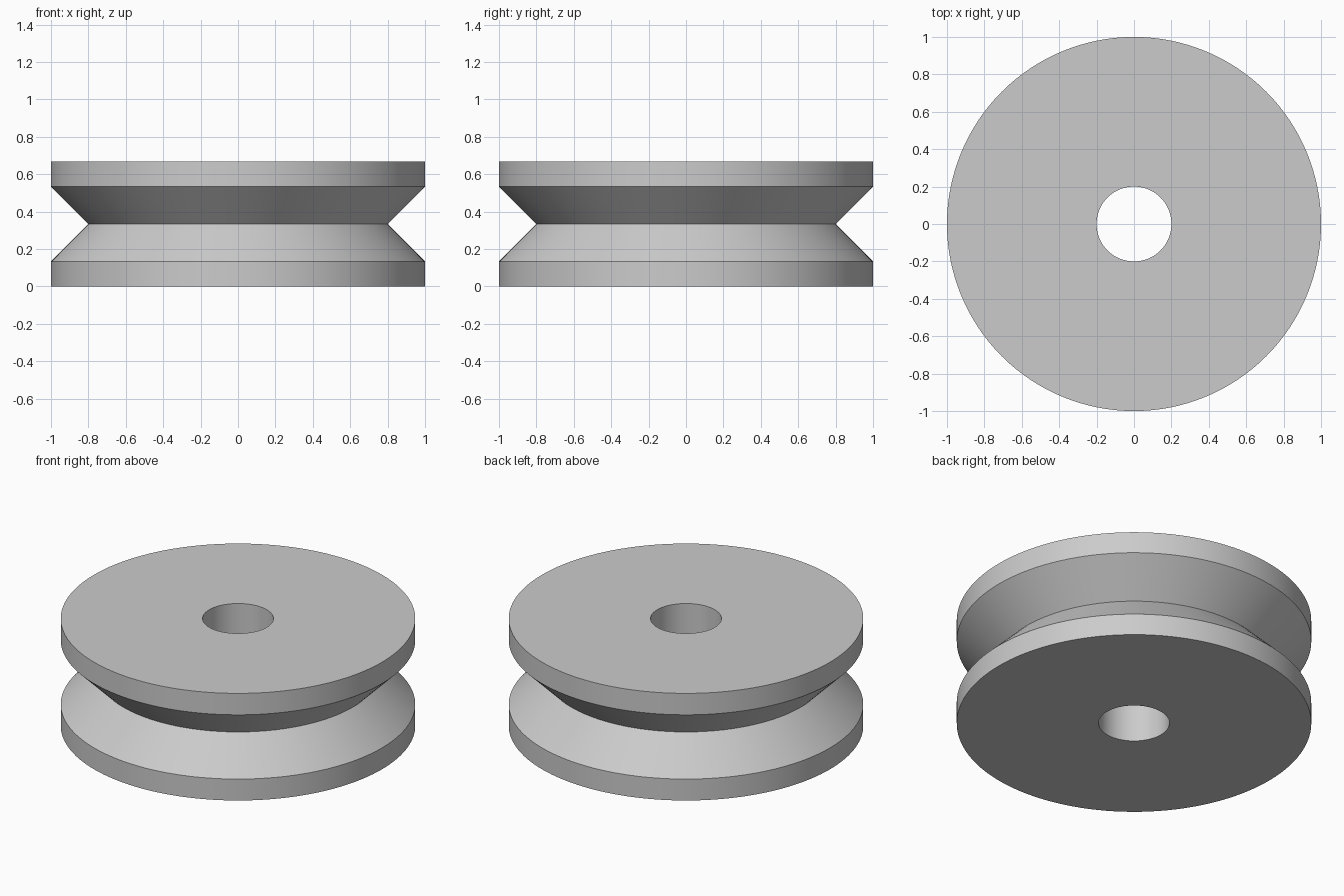
import bpy, bmesh, math

if "Cube" in bpy.data.objects:
    bpy.data.objects.remove(bpy.data.objects["Cube"])

SEGMENTS = 128

# Closed cross-section (radius, height): bore, flanges and V groove
PROFILE = [(0.2, 0.0), (1.0, 0.0), (1.0, 0.1333), (0.8, 0.3333),
           (1.0, 0.5333), (1.0, 0.6667), (0.2, 0.6667)]


def lathe(name, profile, material):
    """Revolve a closed profile around the z axis."""
    bm = bmesh.new()
    rings = []
    for i in range(SEGMENTS):
        a = 2 * math.pi * i / SEGMENTS
        rings.append([bm.verts.new((r * math.cos(a), r * math.sin(a), z))
                      for r, z in profile])
    n = len(profile)
    for i, ring in enumerate(rings):
        following = rings[(i + 1) % SEGMENTS]
        for j in range(n):
            k = (j + 1) % n
            bm.faces.new((ring[j], following[j], following[k], ring[k]))
    bmesh.ops.recalc_face_normals(bm, faces=bm.faces)
    mesh = bpy.data.meshes.new(name)
    bm.to_mesh(mesh)
    bm.free()
    mesh.materials.append(material)
    obj = bpy.data.objects.new(name, mesh)
    bpy.context.collection.objects.link(obj)
    bpy.context.view_layer.objects.active = obj
    obj.select_set(True)
    bpy.ops.object.shade_smooth_by_angle(angle=math.radians(30))
    return obj


grey = bpy.data.materials.new("light_grey")
grey.diffuse_color = (0.6, 0.6, 0.6, 1.0)
grey.use_nodes = True
grey.node_tree.nodes["Principled BSDF"].inputs["Base Color"].default_value = grey.diffuse_color

# Grooved wheel with a central bore
lathe("pulley_wheel", PROFILE, grey)
